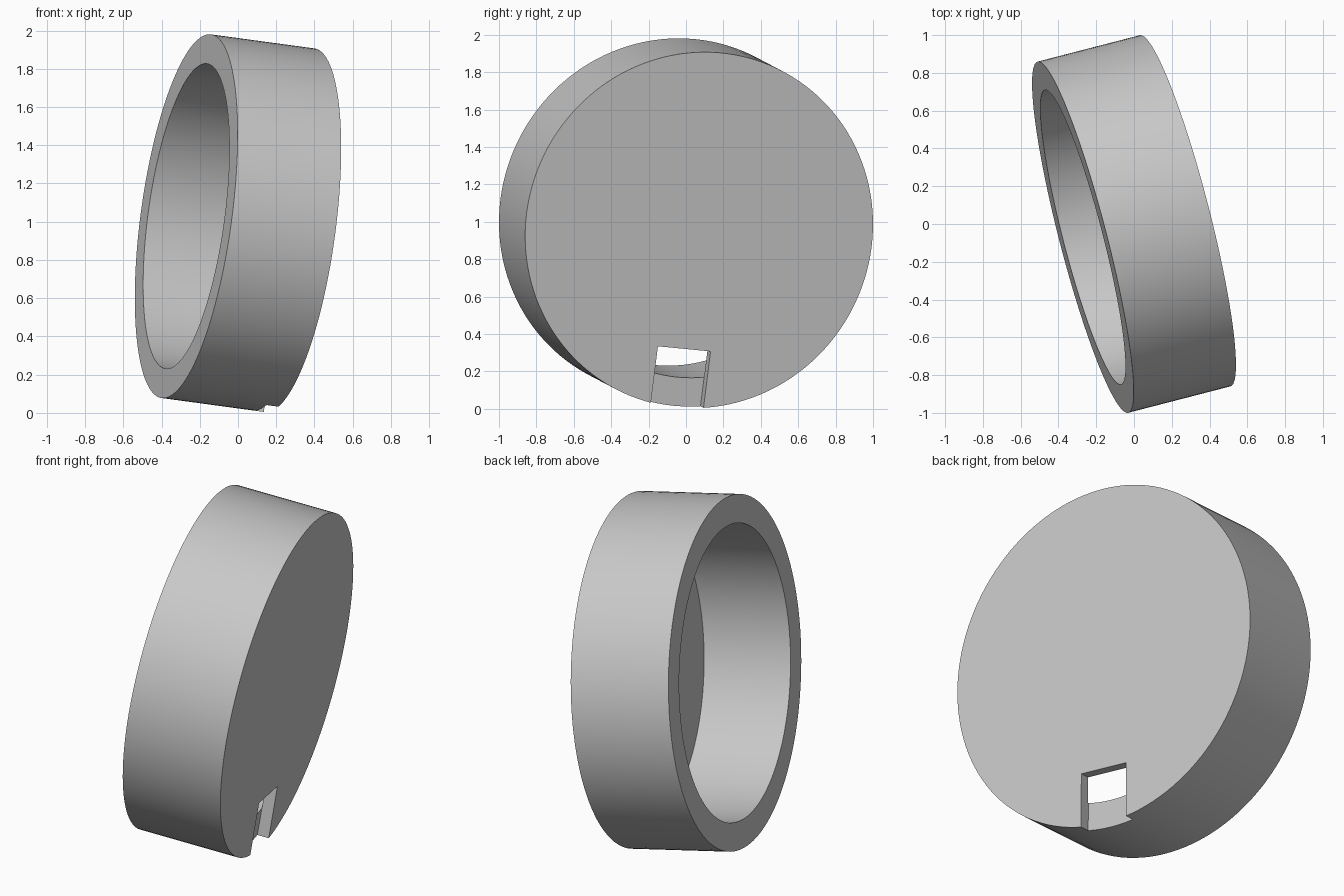
import bpy, bmesh
from math import tau
from mathutils import Matrix, Vector

default = bpy.data.objects.get("Cube")
if default:
    bpy.data.objects.remove(default, do_unlink=True)

OUTER, INNER, DEPTH, FLOOR = 0.96, 0.805, 0.564, 0.065
NOTCH_TOP, NOTCH_WIDTH = 0.643, 0.293
SEGMENTS = 128

# Grey material
grey = bpy.data.materials.new("plain_grey")
grey.use_nodes = True
colour = (0.58, 0.58, 0.58, 1)
grey.diffuse_color = colour
grey.node_tree.nodes["Principled BSDF"].inputs["Base Color"].default_value = colour


def make_object(name, bm):
    bmesh.ops.recalc_face_normals(bm, faces=bm.faces)
    mesh = bpy.data.meshes.new(name)
    bm.to_mesh(mesh)
    bm.free()
    mesh.materials.append(grey)
    obj = bpy.data.objects.new(name, mesh)
    bpy.context.collection.objects.link(obj)
    return obj


# Round cup: rim profile swept about the axis, closed end at +z
h = DEPTH / 2
profile = [(OUTER, h), (OUTER, -h), (INNER, -h), (INNER, h - FLOOR)]
bm = bmesh.new()
rings = []
for r, z in profile:
    ring = bmesh.ops.create_circle(bm, segments=SEGMENTS, radius=r,
                                   matrix=Matrix.Translation((0, 0, z)))
    rings.append(ring["verts"])
for a, b in zip(rings, rings[1:]):
    for i in range(SEGMENTS):
        j = (i + 1) % SEGMENTS
        bm.faces.new((a[i], a[j], b[j], b[i]))
bm.faces.new(rings[0])
bm.faces.new(rings[-1])
cup = make_object("round_cup", bm)

# Square notch through the closed end, open at the edge
bm = bmesh.new()
bmesh.ops.create_cube(bm, size=1)
bmesh.ops.scale(bm, vec=(NOTCH_WIDTH, 0.5, 0.2), verts=bm.verts)
bmesh.ops.translate(bm, vec=(0, -NOTCH_TOP - 0.25, h - FLOOR - 0.0005 + 0.1),
                    verts=bm.verts)
cutter = make_object("notch_cutter", bm)
cutter.hide_render = True

cut = cup.modifiers.new("notch", "BOOLEAN")
cut.operation = "DIFFERENCE"
cut.solver = "EXACT"
cut.object = cutter
bpy.ops.object.select_all(action="DESELECT")
cup.select_set(True)
bpy.context.view_layer.objects.active = cup
bpy.ops.object.modifier_apply(modifier=cut.name)
bpy.data.objects.remove(cutter, do_unlink=True)

# Tilt the cup so that its closed end faces right and slightly down
axis = Vector((0.96, 0.248, -0.1305)).normalized()
up = Vector((0.104, 0.124, 0.988))
up = (up - axis * up.dot(axis)).normalized()
side = up.cross(axis)
frame = Matrix((side, up, axis)).transposed().to_4x4()
cup.data.transform(Matrix.Translation((0, 0, 0.992)) @ frame)
bpy.ops.object.shade_smooth_by_angle(angle=tau / 12)
